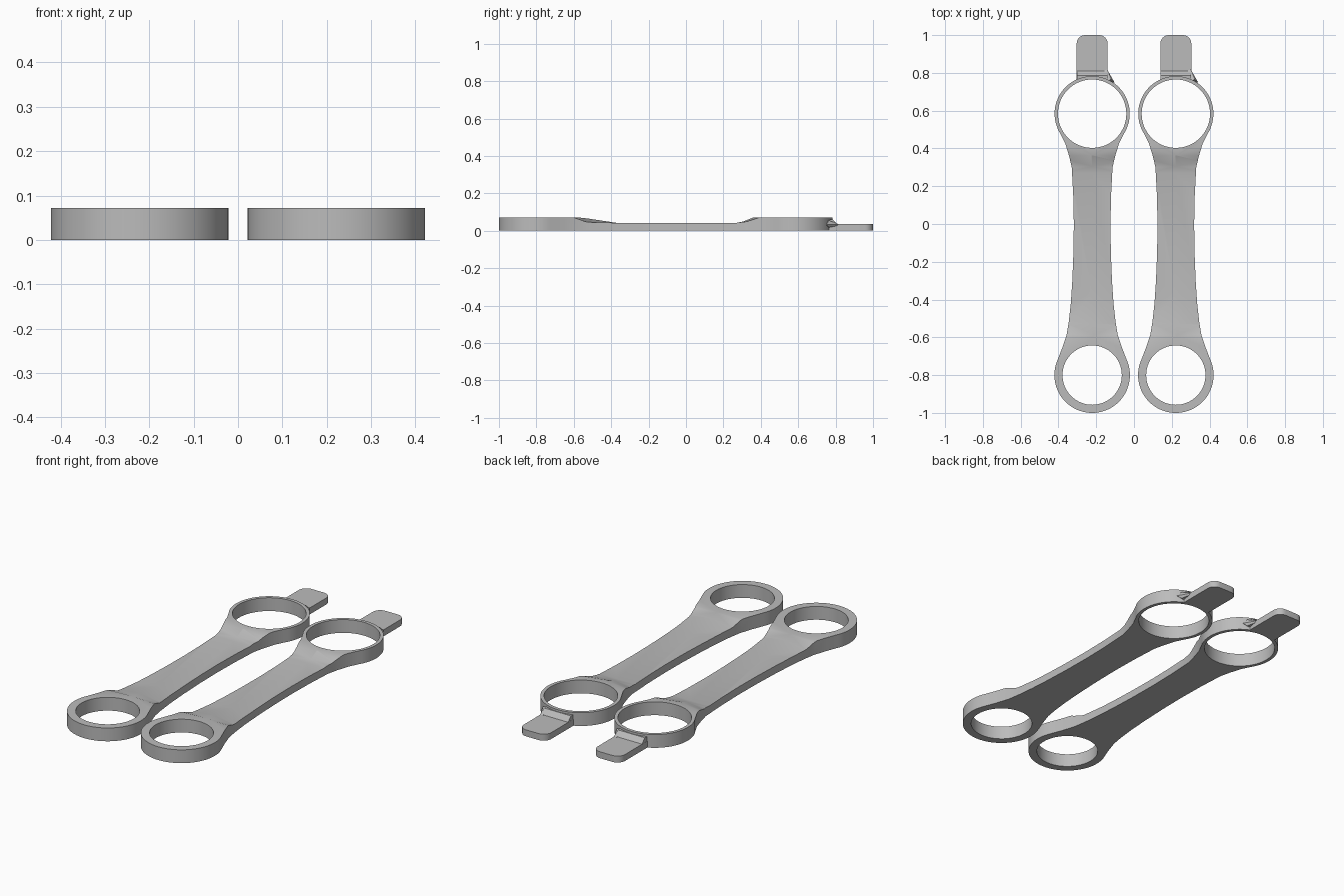
import bpy, bmesh, math

if "Cube" in bpy.data.objects:
    bpy.data.objects.remove(bpy.data.objects["Cube"])

grey = bpy.data.materials.new("plain grey")
grey.diffuse_color = (0.5, 0.5, 0.5, 1)
grey.use_nodes = True
grey.node_tree.nodes["Principled BSDF"].inputs["Base Color"].default_value = grey.diffuse_color

H = 0.072          # ring height
SHAFT = 0.042      # shaft thickness
CX = 0.2215        # sideways offset of each link
LOW_Y, LOW_R, LOW_HOLE = -0.80, 0.20, 0.157
TOP_Y, TOP_R, TOP_HOLE = 0.584, 0.199, 0.181


def arc(cx, cy, r, a0, a1, n):
    return [(cx + r * math.cos(math.radians(a0 + (a1 - a0) * i / n)),
             cy + r * math.sin(math.radians(a0 + (a1 - a0) * i / n))) for i in range(n + 1)]


def make_object(name, bm):
    bmesh.ops.recalc_face_normals(bm, faces=bm.faces)
    mesh = bpy.data.meshes.new(name)
    bm.to_mesh(mesh)
    bm.free()
    mesh.materials.append(grey)
    ob = bpy.data.objects.new(name, mesh)
    bpy.context.collection.objects.link(ob)
    return ob


def prism(name, outline, z0, z1):
    bm = bmesh.new()
    face = bm.faces.new([bm.verts.new((x, y, z0)) for x, y in outline])
    ext = bmesh.ops.extrude_face_region(bm, geom=[face])
    for v in ext["geom"]:
        if isinstance(v, bmesh.types.BMVert):
            v.co.z = z1
    return make_object(name, bm)


def hull(name, points):
    bm = bmesh.new()
    for p in points:
        bm.verts.new(p)
    bmesh.ops.convex_hull(bm, input=bm.verts)
    return make_object(name, bm)


def combine(target, tool, operation):
    mod = target.modifiers.new(operation.lower(), 'BOOLEAN')
    mod.object, mod.operation, mod.solver = tool, operation, 'EXACT'
    deps = bpy.context.evaluated_depsgraph_get()
    mesh = bpy.data.meshes.new_from_object(target.evaluated_get(deps))
    target.modifiers.clear()
    target.data = mesh
    bpy.data.objects.remove(tool)


# Link outline: two round ends joined by a waisted shaft
side = [(0.158, -0.655), (0.135, -0.585), (0.124, -0.52), (0.113, -0.42), (0.105, -0.3),
        (0.099, -0.15), (0.097, 0), (0.100, 0.15), (0.108, 0.30), (0.122, 0.36), (0.142, 0.425)]
outline = (arc(0, LOW_Y, LOW_R, -203.6, 23.6, 48) + side
           + arc(0, TOP_Y, TOP_R, -32, 212, 52) + [(-x, y) for x, y in reversed(side)])
link = prism("left_link", outline, 0, H)

# Lowered shaft top, with a creased slope rising into each ring
edge = [(-0.605, H), (-0.53, 0.046), (-0.37, SHAFT), (0.27, SHAFT), (0.33, 0.049), (0.40, H)]
middle = [(-0.595, H), (-0.53, 0.066), (-0.37, SHAFT), (0.27, SHAFT), (0.305, 0.049), (0.365, H)]
bm = bmesh.new()
columns = []
for x, profile in ((-0.135, edge), (0, middle), (0.135, edge)):
    pts = [(profile[0][0], 0.2)] + [(profile[0][0], H + 0.001)] + profile[1:-1]
    pts += [(profile[-1][0], H + 0.001), (profile[-1][0], 0.2)]
    columns.append([bm.verts.new((x, y, z)) for y, z in pts])
# widen the cutter beyond the shaft sides
for col, x in ((columns[0], -0.3), (columns[2], 0.3)):
    outer = [bm.verts.new((x, v.co.y, v.co.z)) for v in col]
    columns.insert(0 if x < 0 else len(columns), outer)
for a, b in zip(columns, columns[1:]):
    n = len(a)
    for i in range(n):
        j = (i + 1) % n
        bm.faces.new((a[i], a[j], b[j], b[i]))
bm.faces.new(columns[0])
bm.faces.new(columns[-1])
bmesh.ops.triangulate(bm, faces=bm.faces)
combine(link, make_object("shaft_cutter", bm), 'DIFFERENCE')

# Finger tab with rounded end corners
W = 0.082
tab = ([(-W, 0.70), (W, 0.70)] + arc(W - 0.045, 0.955, 0.045, 0, 90, 8)
       + arc(-W + 0.045, 0.955, 0.045, 90, 180, 8))
combine(link, prism("tab", tab, 0, 0.035), 'UNION')

# Small ramp where the tab meets the ring
ramp = [(x, y, z) for x in (-0.081, 0.081)
        for y, z in ((0.72, 0.01), (0.72, 0.06), (0.785, 0.06), (0.81, 0.034), (0.81, 0.01))]
combine(link, hull("ramp", ramp), 'UNION')

# Pointed gusset on one side of the tab
gusset = [(0.07, 0.83, 0.030), (0.081, 0.815, 0.033), (0.118, 0.75, 0.033),
          (0.05, 0.75, 0.058), (0.05, 0.75, 0.015), (0.10, 0.765, 0.055), (0.10, 0.765, 0.018)]
combine(link, hull("gusset", gusset), 'UNION')

# Ring holes
for y, r in ((LOW_Y, LOW_HOLE), (TOP_Y, TOP_HOLE)):
    combine(link, prism("hole_cutter", arc(0, y, r, 0, 354.375, 63), -0.1, 0.3), 'DIFFERENCE')

# Smooth walls, crisp rims
bpy.context.view_layer.objects.active = link
link.select_set(True)
bpy.ops.object.shade_smooth_by_angle(angle=math.radians(20))

# Second link is an identical copy alongside
link.location.x = -CX
twin = link.copy()
twin.data = link.data.copy()
twin.name = "right_link"
twin.location.x = CX
bpy.context.collection.objects.link(twin)
